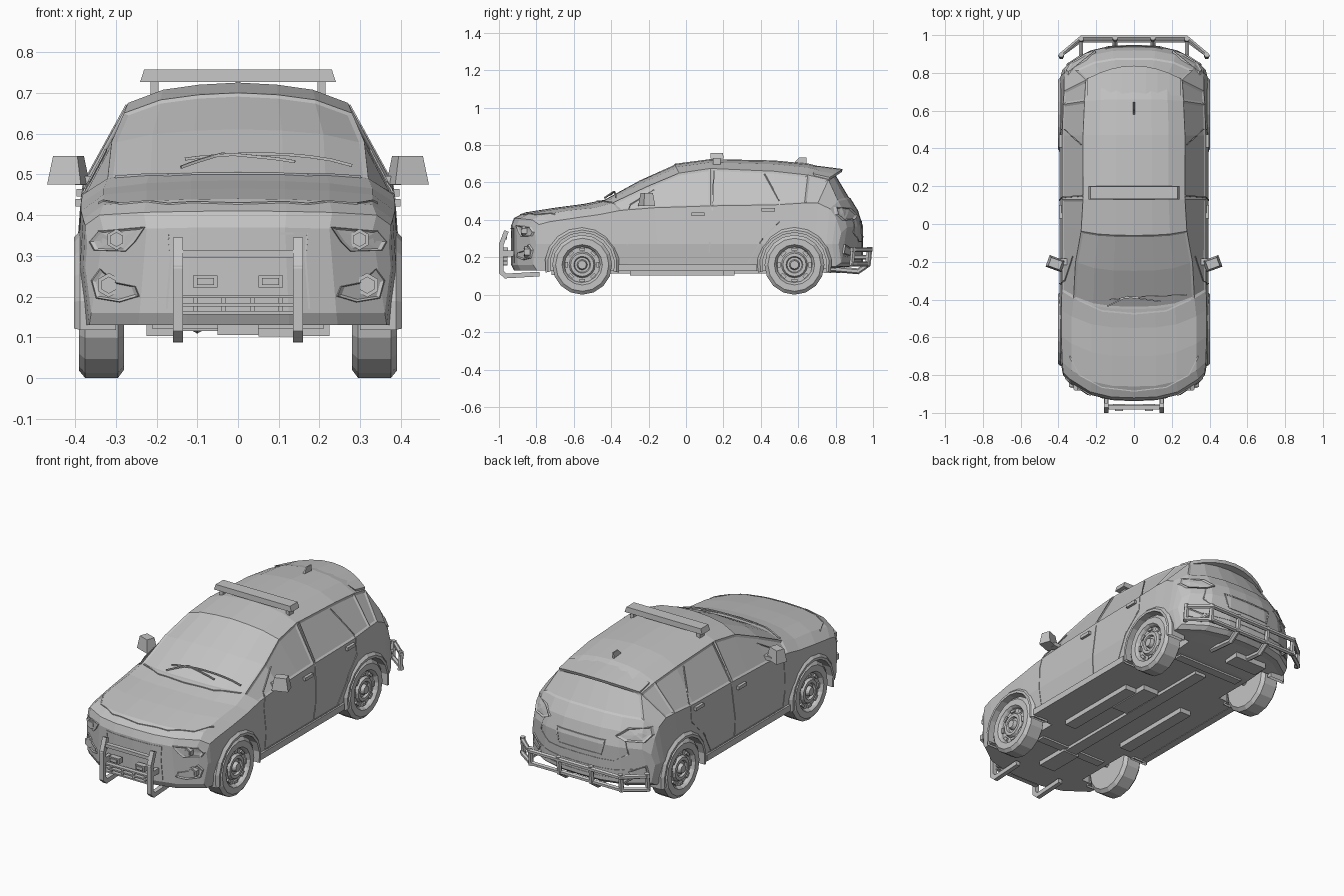
import bpy, bmesh, math
from mathutils import Vector, Matrix
from mathutils.bvhtree import BVHTree

if "Cube" in bpy.data.objects:
    bpy.data.objects.remove(bpy.data.objects["Cube"])

GREY = (0.55, 0.55, 0.55, 1)
mat = bpy.data.materials.new("plain grey")
mat.use_nodes = True
mat.diffuse_color = GREY
mat.node_tree.nodes["Principled BSDF"].inputs["Base Color"].default_value = GREY


def finish(name, bm):
    bmesh.ops.recalc_face_normals(bm, faces=bm.faces)
    mesh = bpy.data.meshes.new(name)
    bm.to_mesh(mesh)
    bm.free()
    mesh.materials.append(mat)
    obj = bpy.data.objects.new(name, mesh)
    bpy.context.collection.objects.link(obj)
    return obj


def box(name, centre, size, taper=1.0, rot=(0, 0, 0)):
    bm = bmesh.new()
    bmesh.ops.create_cube(bm, size=1)
    for v in bm.verts:
        k = taper if v.co.z > 0 else 1
        v.co = Vector((v.co.x * size[0] * k, v.co.y * size[1] * k, v.co.z * size[2]))
    for angle, axis in zip(rot, "XYZ"):
        bm.transform(Matrix.Rotation(angle, 4, axis))
    bm.transform(Matrix.Translation(centre))
    return finish(name, bm)


def tube(name, pts, radius, sides=6):
    """Straight-jointed bar along a path."""
    bm = bmesh.new()
    pts = [Vector(p) for p in pts]
    rings = []
    for i, p in enumerate(pts):
        d = (pts[min(i + 1, len(pts) - 1)] - pts[max(i - 1, 0)]).normalized()
        u = d.cross(Vector((0, 0, 1)) if abs(d.z) < 0.8 else Vector((1, 0, 0))).normalized()
        w = d.cross(u)
        angles = [2 * math.pi * (j + 0.5) / sides for j in range(sides)]
        rings.append([bm.verts.new(p + radius * (u * math.cos(a) + w * math.sin(a))) for a in angles])
    for a, b in zip(rings, rings[1:]):
        for j in range(sides):
            bm.faces.new((a[j], a[j - 1], b[j - 1], b[j]))
    bm.faces.new(rings[0])
    bm.faces.new(rings[-1])
    return finish(name, bm)


def lathe(name, profile, centre, sides, side=1, start=0, sweep=2 * math.pi, close=False):
    """Spin (x, radius) points about an x-wise axle."""
    bm = bmesh.new()
    vs = [bm.verts.new((x, 0, -r)) for x, r in profile]
    es = [bm.edges.new(p) for p in zip(vs, vs[1:])]
    if close:
        es.append(bm.edges.new((vs[-1], vs[0])))
    bm.transform(Matrix.Rotation(start, 4, "X"))
    bmesh.ops.spin(bm, geom=vs + es, cent=(0, 0, 0), axis=(1, 0, 0), angle=sweep, steps=sides)
    bmesh.ops.remove_doubles(bm, verts=bm.verts, dist=0.0005)
    bmesh.ops.scale(bm, vec=(side, 1, 1), verts=bm.verts)
    bm.transform(Matrix.Translation(centre))
    return finish(name, bm)


# Body stations: y, bow, bottom z, width, belt x, belt z, edge x, edge z, top z
STATIONS = [
    (-.935, .15, .16, .375, .37, .33, .33, .36, .37),
    (-.92, .15, .13, .38, .375, .375, .34, .40, .41),
    (-.86, .14, .13, .388, .38, .39, .33, .425, .44),
    (-.70, .11, .13, .395, .385, .41, .33, .45, .465),
    (-.55, .10, .13, .395, .385, .43, .33, .465, .485),
    (-.45, .10, .13, .395, .382, .45, .32, .49, .505),
    (-.25, .09, .13, .395, .38, .465, .31, .58, .615),
    (-.06, .06, .13, .395, .38, .47, .28, .65, .70),
    (.13, 0, .13, .395, .38, .475, .27, .675, .725),
    (.47, 0, .13, .395, .38, .48, .27, .66, .718),
    (.66, -.03, .13, .395, .375, .49, .262, .64, .70),
    (.79, -.10, .14, .392, .37, .49, .255, .615, .665),
    (.88, -.13, .15, .39, .37, .46, .31, .50, .515),
    (.92, -.14, .15, .388, .368, .41, .32, .44, .45),
    (.945, -.14, .17, .38, .365, .33, .33, .36, .37)]
FRACTIONS = ((0, 0), (.35, .1), (.68, .35))


def section(bm, y, bow, zb, w, bx, bz, ex, ez, zt):
    pts = [(f * (w - .02), zb) for f, _ in FRACTIONS] + [(w - .015, zb)]
    pts += [(w, min(.27, bz - .05)), (bx, bz), (ex, ez)]
    pts += [(f * ex, zt - d * (zt - ez)) for f, d in reversed(FRACTIONS)]
    return [bm.verts.new((x, y + bow * (x / .39) ** 3, z)) for x, z in pts]


bm = bmesh.new()
rows = [section(bm, *s) for s in STATIONS]
for i, (a, b) in enumerate(zip(rows, rows[1:])):
    for j in range(9):
        f = bm.faces.new((a[j], a[j + 1], b[j + 1], b[j]))
        if j >= 6 and i in (5, 6):
            f.material_index = 1          # windscreen
        elif j >= 6 and i == 11:
            f.material_index = 2          # tailgate glass
        elif j == 5 and 5 <= i <= 10:
            f.material_index = 3 if i < 8 else 4 if i < 10 else 5
for r in (rows[0], rows[-1]):
    for k in range(3):
        bm.faces.new((r[k], r[k + 1], r[8 - k], r[9 - k]))
    bm.faces.new(r[3:7])
bmesh.ops.mirror(bm, geom=bm.verts[:] + bm.edges[:] + bm.faces[:], axis="X", merge_dist=0.0005)
bmesh.ops.remove_doubles(bm, verts=bm.verts, dist=0.0005)
bmesh.ops.recalc_face_normals(bm, faces=bm.faces)
surface = BVHTree.FromBMesh(bm)
for tag in range(1, 6):
    panes = [f for f in bm.faces if f.material_index == tag]
    bmesh.ops.inset_region(bm, faces=panes, thickness=0.012, depth=-0.005, use_even_offset=True)
for f in bm.faces:
    f.material_index = 0
body = finish("body", bm)

AIM = {"side": Vector((-1, 0, 0)), "front": Vector((0, 1, 0)), "back": Vector((0, -1, 0)), "top": Vector((0, 0, -1))}


def onto(view, p, lift=0.0):
    """Drop a flat (a, b) point onto the body from the given direction."""
    d = AIM[view]
    flat = {"side": (0, p[0], p[1]), "top": (p[0], p[1], 0)}.get(view, (p[0], 0, p[1]))
    start = Vector(flat) - d * 2
    hit = surface.ray_cast(start, d)[0] or surface.find_nearest(Vector(flat) - d)[0]
    return hit - d * lift


def seam(name, view, pts, radius=.0035, lift=0.0, mirror=True):
    path = []
    for a, b in zip(pts, pts[1:]):
        path += [Vector(a).lerp(Vector(b), t / 5) for t in range(5)]
    path = [onto(view, p, lift) for p in path + [Vector(pts[-1])]]
    for s in (1, -1) if mirror else (1,):
        tube(name, [(p.x * s, p.y, p.z) for p in path], radius, 4)


def plate(name, view, pts, lift=.009):
    """Bevelled panel that follows the body, on both sides."""
    pts = [Vector(p) for p in pts]
    mid = sum(pts, Vector((0, 0))) / len(pts)
    for s in (1, -1):
        bm = bmesh.new()
        low = [bm.verts.new(onto(view, p, -.004)) for p in pts]
        top = [bm.verts.new(onto(view, mid.lerp(p, .93), lift)) for p in pts]
        inner = [bm.verts.new(onto(view, mid.lerp(p, .78), lift * .3)) for p in pts]
        for a, b in ((low, top), (top, inner)):
            for k in range(len(pts)):
                bm.faces.new((a[k - 1], a[k], b[k], b[k - 1]))
        c = bm.verts.new(onto(view, mid, lift * .3))
        for k in range(len(pts)):
            bm.faces.new((inner[k - 1], inner[k], c))
        bmesh.ops.scale(bm, vec=(s, 1, 1), verts=bm.verts)
        finish(name, bm)


# Wheels, arches and the wells cut for them
TYRE = [(.28, 0), (.28, .14), (.295, .16), (.375, .16), (.39, .142), (.39, .108), (.38, .1), (.368, .095),
        (.368, .07), (.382, .062), (.382, .045), (.37, .04), (.37, .028), (.39, .022), (.39, 0)]
FLARE = [(.30, .172), (.402, .172), (.402, .186), (.388, .20), (.30, .2)]
WELL = [(.25, 0), (.25, .178), (.5, .178), (.5, 0)]
for y in (-.555, .58):
    for s in (1, -1):
        lathe("wheel", TYRE, (0, y, .16), 16, s)
        for k in range(8):
            a = k * math.pi / 4
            box("rim_slot", (s * .372, y + .083 * math.sin(a), .16 + .083 * math.cos(a)), (.012, .03, .014), rot=(-a, 0, 0))
        lathe("arch_flare", FLARE, (0, y, .16), 10, s, math.radians(78), math.radians(204), True)
        well = lathe("well_cutter", WELL, (0, y, .16), 14, s)
        well.hide_render = True
        well.hide_viewport = True
        cut = body.modifiers.new("well", "BOOLEAN")
        cut.object, cut.solver = well, "EXACT"
    tube("axle", [(-.29, y, .16), (.29, y, .16)], .018)
    box("suspension", (0, y + .03, .135), (.42, .05, .03))

# Underside
for s in (1, -1):
    box("sill", (s * .375, .01, .145), (.04, .74, .035))
    box("floor_rail", (s * .19, -.05, .118), (.07, .5, .03))
box("exhaust_box", (.1, .13, .117), (.1, .26, .03))
box("drive_tunnel", (0, 0, .125), (.07, 1.1, .025))
box("engine_guard", (0, -.62, .12), (.1, .2, .03))
box("silencer", (-.12, .78, .14), (.2, .09, .05))

# Doors, bonnet and trim lines
seam("door_front_seam", "side", [(-.17, .56), (-.3, .48), (-.32, .40), (-.31, .17)])
seam("door_middle_seam", "side", [(.15, .67), (.14, .45), (.12, .17)], .005)
seam("door_rear_seam", "side", [(.42, .645), (.5, .5), (.5, .39), (.41, .30), (.33, .17)])
seam("sill_seam", "side", [(-.31, .165), (.35, .165)])
seam("bonnet_seam", "top", [(0, -.885), (.17, -.865), (.29, -.80), (.34, -.70)], .004)
seam("cowl_seam", "top", [(0, -.475), (.17, -.46), (.30, -.40)], .006)
seam("grille_seam", "front", [(0, .355), (.17, .355), (.165, .30), (.175, .17)])
seam("hatch_seam", "back", [(0, .285), (.2, .285), (.27, .33), (.25, .40)])
seam("plate_recess", "back", [(0, .39), (.15, .39), (.13, .31), (0, .31)], .005)
for z in (.19, .235):
    seam("bumper_crease", "back", [(0, z), (.2, z), (.35, z + .02)])

# Lamps
plate("headlamp", "front", [(.225, .372), (.345, .362), (.368, .335), (.355, .312), (.275, .31), (.25, .335)])
plate("fog_recess", "front", [(.34, .27), (.362, .24), (.35, .195), (.29, .185), (.24, .20), (.25, .225), (.30, .235)])
plate("tail_lamp", "back", [(.20, .425), (.25, .465), (.35, .47), (.365, .43), (.34, .395), (.25, .40)], .014)
plate("rear_reflector", "back", [(.27, .235), (.35, .27), (.36, .22), (.29, .205)])
for s in (1, -1):
    for name, x, z, r in (("headlamp_lens", .298, .34, .026), ("fog_lens", .317, .228, .03)):
        p = onto("front", (x, z))
        tube(name, [(s * x, p.y - .014, z), (s * x, p.y + .03, z)], r, 6)
        tube(name, [(s * x, p.y - .018, z), (s * x, p.y, z)], r * .7, 6)
    for y, z in ((.065, .43), (.44, .455)):
        p = onto("side", (y, z))
        box("door_handle", (s * (p.x + .006), y, z), (.018, .07, .018))

    # Mirrors, light bar feet and wipers
    box("mirror_stalk", (s * .375, -.2, .485), (.05, .035, .022))
    head = box("mirror", (s * .412, -.21, .51), (.088, .065, .07), .72, (0, 0, s * .35))
    head.data.transform(Matrix.Translation((s * .004, 0, 0)))
    box("light_bar_foot", (s * .205, .165, .715), (.02, .04, .04))
seam("wiper", "top", [(-.13, -.40), (.02, -.385), (.28, -.375)], .005, .01, False)
seam("wiper", "top", [(-.14, -.435), (-.04, -.385), (.14, -.41)], .005, .01, False)

# Roof parts
box("light_bar", (0, .165, .742), (.48, .07, .03), .96)
fin = box("roof_fin", (0, .605, .712), (.012, .08, .045), .5)
for v in fin.data.vertices:
    v.co.y += .02 if v.co.z > .715 else 0
bm = bmesh.new()
lip = []
for k in range(9):
    x = (k - 4) * .0625
    q = (x / .25) ** 2
    yz = ((.68, .692), (.838 - .07 * q, .672), (.832 - .07 * q, .655), (.70, .64))
    lip.append([bm.verts.new((x, y, z - .045 * q)) for y, z in yz])
for a, b in zip(lip, lip[1:]):
    for j in range(4):
        bm.faces.new((a[j], a[j - 1], b[j - 1], b[j]))
bm.faces.new(lip[0])
bm.faces.new(lip[-1])
finish("spoiler", bm)

# Front push bar
for s in (1, -1):
    post = [(-.962, .335), (-.987, .27), (-.987, .12), (-.965, .10), (-.79, .11)]
    for (y0, z0), (y1, z1) in zip(post, post[1:]):
        a = math.atan2(z1 - z0, y1 - y0)
        box("push_bar_post", (s * .147, (y0 + y1) / 2, (z0 + z1) / 2), (.025, math.hypot(y1 - y0, z1 - z0) + .012, .025), 1, (a, 0, 0))
    box("push_bar_mount", (s * .147, -.94, .22), (.02, .09, .03))
    box("push_bar_lamp", (s * .08, -.968, .237), (.06, .03, .03))
    box("push_bar_lamp_lens", (s * .08, -.985, .237), (.042, .008, .017))
box("push_bar_cross", (0, -.97, .305), (.28, .025, .018))
for z in (.16, .18, .20):
    box("push_bar_slat", (0, -.968, z), (.28, .025, .008))
for x in (-.105, -.035, .035, .105):
    box("push_bar_divider", (x, -.965, .18), (.01, .02, .045))

# Rear step bar
for z, inset in ((.24, 0), (.165, .015)):
    run = [(-.395, .885), (-.375, .905), (-.28, .987 - inset), (.28, .987 - inset), (.375, .905), (.395, .885)]
    tube("rear_bar", [(x, y, z) for x, y in run], .013)
for s in (1, -1):
    for x, y in ((.1, .985), (.28, .98), (.385, .895)):
        tube("rear_bar_post", [(s * x, y, .255), (s * x, y - .01, .155)], .014)
    tube("rear_bar_arm", [(s * .1, .975, .165), (s * .1, .92, .125), (s * .1, .76, .14)], .016)
    tube("rear_bar_brace", [(s * .28, .975, .2), (s * .28, .87, .2)], .012)
